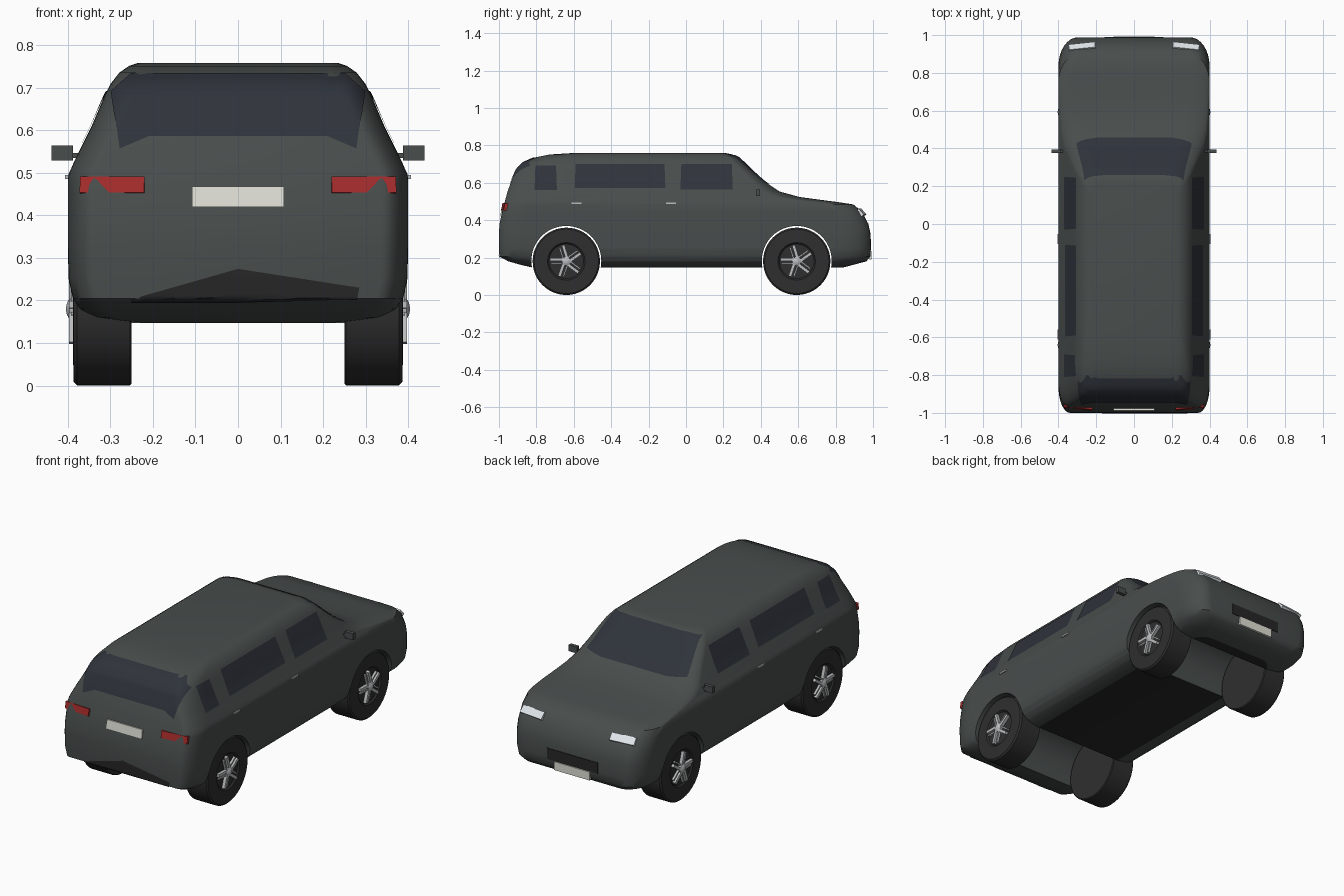
import bpy, bmesh
from math import sin, cos, pi, radians
from mathutils import Vector, Matrix
from mathutils.bvhtree import BVHTree

if "Cube" in bpy.data.objects:
    bpy.data.objects.remove(bpy.data.objects["Cube"])


def mat(name, *c):
    m = bpy.data.materials.new(name)
    m.diffuse_color = (*c, 1)
    m.use_nodes = True
    m.node_tree.nodes["Principled BSDF"].inputs["Base Color"].default_value = m.diffuse_color
    return m


PAINT = mat("paint", .065, .075, .073)
GLASS = mat("tinted_glass", .028, .033, .043)
DARK = mat("dark_trim", .02, .02, .021)
TYRE = mat("rubber", .028, .028, .028)
SILVER = mat("silver", .5, .51, .52)
RED = mat("red_lens", .38, .025, .025)
WHITE = mat("white_plate", .75, .75, .68)
LAMP = mat("clear_lens", .75, .8, .83)


def finish(name, bm, *mats, smooth=True):
    me = bpy.data.meshes.new(name)
    bm.to_mesh(me)
    bm.free()
    ob = bpy.data.objects.new(name, me)
    bpy.context.collection.objects.link(ob)
    for m in mats:
        me.materials.append(m)
    if smooth:
        smooth_shade(ob)
    return ob


def select(ob):
    bpy.ops.object.select_all(action='DESELECT')
    ob.select_set(True)
    bpy.context.view_layer.objects.active = ob


def smooth_shade(ob):
    select(ob)
    bpy.ops.object.shade_smooth_by_angle(angle=radians(35))


def box(name, loc, size, m, rot=(0, 0, 0)):
    bm = bmesh.new()
    bmesh.ops.create_cube(bm, size=1)
    bmesh.ops.scale(bm, vec=size, verts=bm.verts)
    ob = finish(name, bm, m, smooth=False)
    ob.location, ob.rotation_euler = loc, rot
    return ob


def lathe_x(name, profile, loc, side, m, steps=48):
    """Solid of revolution about x from (x, radius) pairs."""
    bm = bmesh.new()
    rings = [[bm.verts.new((side * x, r * cos(2 * pi * i / steps), r * sin(2 * pi * i / steps)))
              for i in range(steps)] for x, r in profile]
    for a, b in zip(rings, rings[1:]):
        for i in range(steps):
            j = (i + 1) % steps
            bm.faces.new((a[i], a[j], b[j], b[i]))
    bm.faces.new(rings[0])
    bm.faces.new(rings[-1])
    bmesh.ops.recalc_face_normals(bm, faces=bm.faces)
    ob = finish(name, bm, m)
    ob.location = loc
    return ob


# Body: rounded outlines stacked in z (z, tail y, nose y, half width, nose corner length)
LEVELS = [(.147, -.82, .84, .27, .14), (.16, -.88, .89, .34, .14), (.18, -.95, .965, .372, .14),
          (.205, -.998, .985, .388, .14), (.25, -1, .988, .398, .15), (.33, -1, .986, .4, .15),
          (.38, -.997, .975, .4, .15), (.446, -.983, .94, .4, .15), (.484, -.973, .895, .4, .15),
          (.497, -.969, .81, .398, .15), (.51, -.966, .71, .392, .15), (.524, -.962, .607, .386, .14),
          (.553, -.954, .5, .372, .1), (.607, -.935, .42, .345, .07), (.67, -.908, .35, .318, .06),
          (.708, -.872, .312, .3, .06), (.735, -.81, .283, .279, .06), (.751, -.73, .25, .256, .06),
          (.758, -.62, .215, .235, .06)]
N = 8
bm = bmesh.new()
rings = []
for z, y0, y1, w, ry in LEVELS:
    ring = []
    for q in range(4):
        sx, sy = (1, -1, -1, 1)[q], (1, 1, -1, -1)[q]
        rx, r = (.1, ry) if sy > 0 else (.062, .14)
        end = y1 if sy > 0 else y0
        for k in range(N + 1):
            a = q * pi / 2 + k * pi / 2 / N
            ring.append(bm.verts.new((sx * (w - rx) + rx * cos(a), end - sy * r + r * sin(a), z)))
    rings.append(ring)
n = len(rings[0])
for a, b in zip(rings, rings[1:]):
    for i in range(n):
        j = (i + 1) % n
        bm.faces.new((a[i], a[j], b[j], b[i]))
floor = bm.faces.new(rings[0][::-1])
floor.material_index = 1
bm.faces.new(rings[-1])
bmesh.ops.recalc_face_normals(bm, faces=bm.faces)
skin = BVHTree.FromBMesh(bm)
body = finish("body_shell", bm, PAINT, DARK, smooth=False)

# Wheel arches cut across the whole body
WHEEL_Y = (-.64, .592)
for y in WHEEL_Y:
    cutter = lathe_x("arch_cutter", [(-.6, .187), (.6, .187)], (0, y, .182), 1, PAINT, 64)
    cutter.hide_render = True
    mod = body.modifiers.new("arch", 'BOOLEAN')
    mod.operation, mod.solver, mod.object = 'DIFFERENCE', 'EXACT', cutter
    select(body)
    bpy.ops.object.modifier_apply(modifier=mod.name)
    bpy.data.objects.remove(cutter)
smooth_shade(body)


def panel(name, columns, axis, side, m, lift=.003):
    """Thin skin wrapped on the body; columns are (low, high) points seen along the axis."""
    d = Vector((-side, 0, 0)) if axis == 'x' else Vector((0, -side, 0))
    bm = bmesh.new()
    grid, steps, rows = [], 8, 12
    for c in range((len(columns) - 1) * steps + 1):
        i = min(c // steps, len(columns) - 2)
        t = c / steps - i
        lo, hi = (Vector(columns[i][k]).lerp(Vector(columns[i + 1][k]), t) for k in (0, 1))
        col = []
        for r in range(rows + 1):
            p = lo.lerp(hi, r / rows)
            o = Vector((0, p.x, p.y)) if axis == 'x' else Vector((p.x, 0, p.y))
            o -= d * 2
            hit, nor, _, _ = skin.ray_cast(o, d)
            if hit is None:
                hit, nor, _, _ = skin.find_nearest(o + d)
            col.append(bm.verts.new(hit + nor * lift))
        grid.append(col)
    for a, b in zip(grid, grid[1:]):
        for r in range(rows):
            f = bm.faces.new((a[r], b[r], b[r + 1], a[r + 1]))
            f.normal_update()
            if f.normal.dot(d) > 0:
                f.normal_flip()
    return finish(name, bm, m)


# Glass
panel("windscreen", [((-.305, .595), (-.262, .742)), ((-.2, .583), (-.2, .747)),
                     ((.2, .583), (.2, .747)), ((.305, .595), (.262, .742))], 'y', 1, GLASS)
panel("rear_window", [((-.278, .556), (-.297, .69)), ((-.21, .585), (-.25, .732)),
                      ((.21, .585), (.25, .732)), ((.278, .556), (.297, .69))], 'y', -1, GLASS)
panel("rear_bumper_insert", [((-.25, .197), (-.25, .203)), ((0, .197), (0, .274)),
                             ((.28, .205), (.285, .23))], 'y', -1, DARK)
for s, side in ((1, "right"), (-1, "left")):
    for nm, a, b, z0, z1 in (("front", -.03, .25, .563, .7), ("rear", -.595, -.11, .57, .7),
                             ("quarter", -.81, -.69, .56, .69)):
        panel(f"{nm}_side_window_{side}", [((a, z0), (a + .005, z1)), ((b, z0), (b - .005, z1))],
              'x', s, GLASS)

    # Lights, mirrors and handles
    box(f"tail_light_{side}", (s * .295, -.966, .47), (.152, .025, .038), RED,
        (radians(-10), 0, s * radians(5)))
    box(f"headlight_{side}", (s * .275, .938, .441), (.14, .016, .042), LAMP,
        (radians(42), 0, -s * radians(6)))
    box(f"mirror_{side}", (s * .413, .385, .546), (.05, .02, .035), PAINT)
    box(f"mirror_arm_{side}", (s * .383, .385, .54), (.03, .012, .012), PAINT)
    for nm, y in (("rear", -.585), ("front", -.08)):
        box(f"{nm}_door_handle_{side}", (s * .4, y, .49), (.012, .052, .009), SILVER)

    # Wheels: tyre, hub and five paired spokes
    for y, end in zip(WHEEL_Y, ("rear", "front")):
        tag = f"{end}_{side}"
        lathe_x(f"tyre_{tag}", [(.25, .175), (.254, .18), (.378, .18), (.386, .172), (.388, .1),
                                (.38, .092)], (0, y, .18), s, TYRE)
        lathe_x(f"hub_{tag}", [(.38, .024), (.396, .024), (.402, .014), (.404, .004)],
                (0, y, .18), s, SILVER, 20)
        bm = bmesh.new()
        for k in range(5):
            spin = Matrix.Rotation(k * 2 * pi / 5 + .3, 4, 'X')
            for off, size in ((.009, (.022, .016, .072)), (-.012, (.012, .008, .06))):
                bmesh.ops.create_cube(bm, size=1, matrix=Matrix.Translation((s * .386, y, .18)) @ spin
                                      @ Matrix.Translation((0, off, .052)) @ Matrix.Diagonal((*size, 1)))
        finish(f"spokes_{tag}", bm, SILVER, smooth=False)

# Plates and grille
box("rear_plate", (0, -.98, .442), (.216, .02, .048), WHITE, (radians(-7), 0, 0))
box("front_plate", (0, .987, .213), (.216, .012, .046), WHITE)
box("grille", (0, .98, .268), (.31, .02, .06), DARK)
